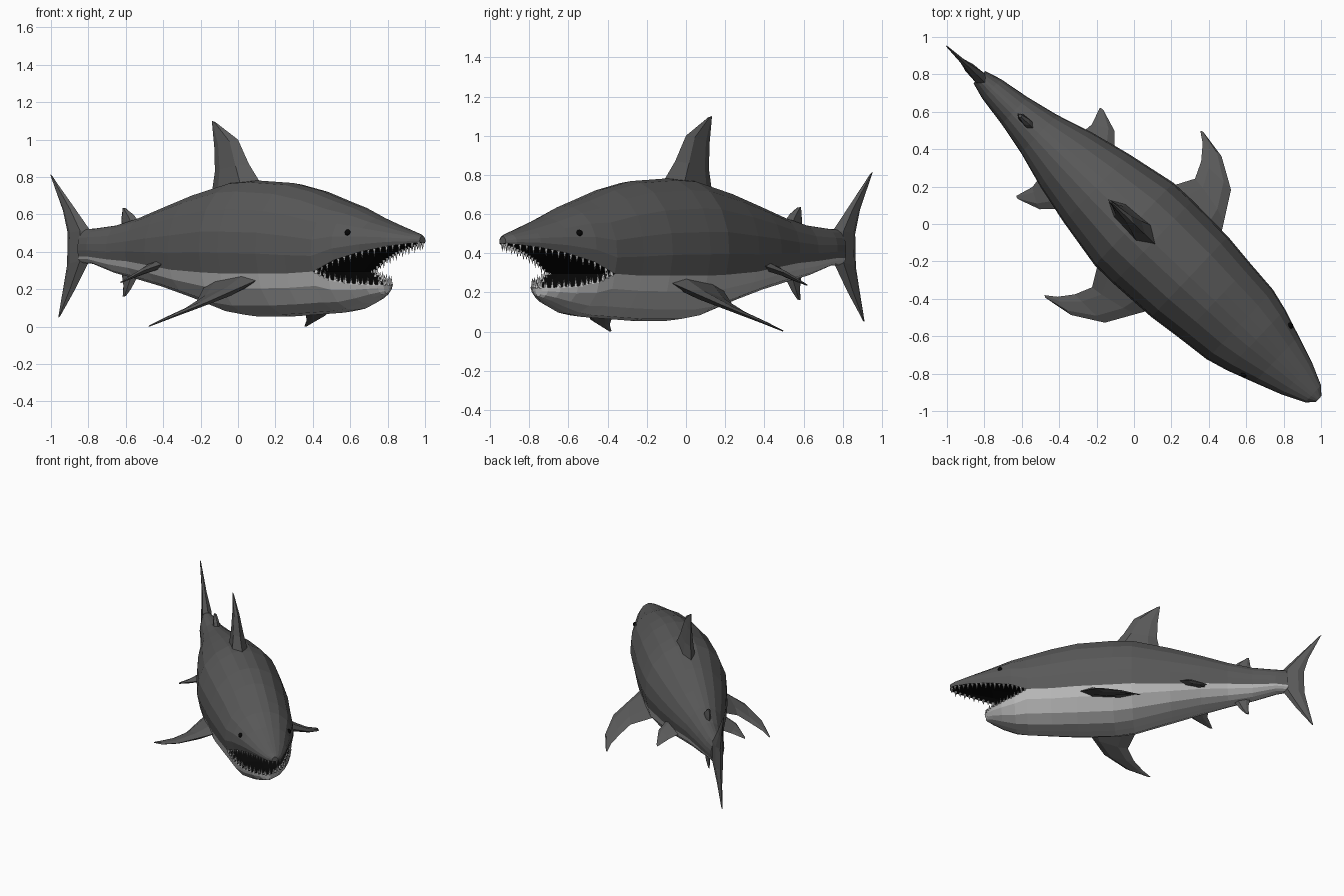
import bpy, bmesh, math
from mathutils import Vector, Matrix

if "Cube" in bpy.data.objects:
    bpy.data.objects.remove(bpy.data.objects["Cube"])

# Local frame: X runs tail to nose, Y sideways, Z up; then turned onto the diagonal
TURN = Matrix.Rotation(math.radians(-43.5), 4, 'Z')


def material(name, g):
    m = bpy.data.materials.new(name)
    m.diffuse_color = (g, g, g, 1)
    m.use_nodes = True
    m.node_tree.nodes["Principled BSDF"].inputs["Base Color"].default_value = m.diffuse_color
    return m


DARK, PALE = material("dark_skin", 0.10), material("pale_skin", 0.48)
BLACK, TOOTH = material("mouth_black", 0.002), material("tooth", 0.5)


def finish(name, bm, mat):
    bmesh.ops.recalc_face_normals(bm, faces=bm.faces)
    bm.transform(TURN)
    me = bpy.data.meshes.new(name)
    bm.to_mesh(me)
    bm.free()
    me.materials.append(mat)
    ob = bpy.data.objects.new(name, me)
    bpy.context.collection.objects.link(ob)
    return ob


def loft(name, rings, mat, closed=False, caps=True):
    bm = bmesh.new()
    rows = [[bm.verts.new(p) for p in r] for r in rings]
    n = len(rows[0])
    for a, b in zip(rows, rows[1:]):
        for i in range(n if closed else n - 1):
            j = (i + 1) % n
            bm.faces.new((a[i], a[j], b[j], b[i]))
    if caps:
        bm.faces.new(rows[0])
        bm.faces.new(rows[-1])
    return finish(name, bm, mat)


def arc(station, half):
    # half profile (side fraction, height fraction) mirrored across the body
    u, w, edge, end = station
    pts = [(u, w * a, edge + (end - edge) * b) for a, b in half]
    return pts + [(x, -y, z) for x, y, z in reversed(pts[:-1])]


# Stations: along, half width, colour boundary / lip height, top or bottom height
trunk = [  # along, half width, boundary, top, bottom
    (-1.14, .045, .375, .52, .34), (-1.05, .072, .375, .525, .335),
    (-.88, .1, .36, .543, .285), (-.7, .14, .35, .585, .25),
    (-.5, .2, .33, .645, .21), (-.28, .252, .305, .71, .155),
    (0, .305, .29, .775, .075), (.14, .307, .285, .782, .055),
    (.41, .297, .285, .768, .055), (.6, .275, .285, .73, .065)]
snout = [(.78, .257, .295, .675), (.9, .225, .355, .64), (1.05, .172, .4, .583),
         (1.2, .118, .43, .535), (1.32, .062, .445, .5), (1.36, .022, .45, .485)]
jaw = [(.78, .257, .295, .075), (.87, .23, .255, .09), (.97, .175, .233, .125),
       (1.04, .115, .227, .155), (1.08, .062, .225, .17), (1.095, .025, .225, .178)]

# Back and head, belly and lower jaw
UPPER = [(.93, 0), (1, .22), (.97, .45), (.82, .69), (.55, .88), (.24, .98), (0, 1)]
LOWER = [(.93, 0), (.86, .35), (.63, .75), (.32, .96), (0, 1)]
loft("back_and_head", [arc(s, UPPER) for s in [t[:4] for t in trunk] + snout], DARK)
loft("belly_and_jaw", [arc(s, LOWER) for s in [t[:3] + t[4:] for t in trunk] + jaw], PALE)

# Mouth lining, both sheets meeting at the mouth corners
ROOF = [(.92, 0), (.6, .12), (0, .18)]
back = [(.7, .25, .29, .29), (.78, .257, .295, .295)]
loft("mouth_roof", [arc(s, ROOF) for s in back + snout[1:]], BLACK, caps=False)
loft("mouth_floor", [arc(s, ROOF) for s in back + jaw[1:]], BLACK, caps=False)


# Teeth set evenly along each lip
def teeth(name, stations, count, inset, size, up):
    side = [Vector((u - inset * .5, w * .93 - inset, z)) for u, w, z, _ in stations
            if w * .93 > inset]
    path = side + [Vector((p.x, -p.y, p.z)) for p in reversed(side)]
    lens = [(b - a).length for a, b in zip(path, path[1:])]
    bm = bmesh.new()
    for k in range(count):
        d = sum(lens) * (k + .5) / count
        i = 0
        while d > lens[i]:
            d -= lens[i]
            i += 1
        p = path[i].lerp(path[i + 1], d / lens[i])
        h = size * (1 if k % 2 else .75)
        p.z += up * (h / 2 - .006)
        flip = Matrix.Identity(4) if up > 0 else Matrix.Rotation(math.pi, 4, 'X')
        bmesh.ops.create_cone(bm, cap_ends=True, segments=4, radius1=.011, radius2=0,
                              depth=h, matrix=Matrix.Translation(p) @ flip)
    finish(name, bm, TOOTH)


teeth("upper_teeth", snout, 36, .012, .046, -1)
teeth("lower_teeth", jaw, 28, .006, .05, 1)
teeth("lower_inner_teeth", jaw, 20, .024, .036, 1)

# Eyes
bm = bmesh.new()
for s in (1, -1):
    bmesh.ops.create_uvsphere(bm, u_segments=10, v_segments=6, radius=.017,
                              matrix=Matrix.Translation((.98, s * .18, .503)))
finish("eyes", bm, BLACK)


# Fins: sections of (leading point, trailing point, half thickness)
def fin(name, sections, side=1):
    flip = Vector((1, side, 1))
    secs = [(Vector(a) * flip, Vector(b) * flip, t) for a, b, t in sections]
    span = secs[-1][0] - secs[0][0]
    rings = []
    for a, b, t in secs:
        nrm = (a - b).cross(span).normalized()
        m, q = a.lerp(b, .25), a.lerp(b, .75)
        rings.append([a, m + nrm * t, q + nrm * t * .8, b, q - nrm * t * .8, m - nrm * t])
    loft(name, rings, DARK, closed=True)


def upright(rows):
    return [((a, 0, az), (b, 0, bz), t) for a, az, b, bz, t in rows]


fin("dorsal_fin", upright([(.19, .74, -.2, .68, .065), (.08, .87, -.17, .83, .038),
                           (0, 1.0, -.175, .96, .02), (-.16, 1.09, -.193, 1.1, .005)]))
fin("rear_dorsal_fin", upright([(-.73, .56, -.86, .53, .024), (-.77, .60, -.86, .57, .02),
                                (-.83, .632, -.85, .635, .01)]))
fin("anal_fin", upright([(-.73, .28, -.86, .30, .02), (-.79, .2, -.845, .22, .014),
                         (-.825, .165, -.85, .16, .005)]))
fin("tail_fin", upright([(-1.365, .8, -1.385, .815, .004), (-1.2, .63, -1.29, .62, .016),
                         (-1.09, .515, -1.255, .5, .034), (-1.09, .36, -1.26, .33, .034),
                         (-1.2, .2, -1.285, .22, .016), (-1.31, .06, -1.325, .05, .004)]))
pectoral = [((.4, .24, .26), (-.02, .24, .215), .036),
            ((.34, .34, .21), (.07, .4, .13), .026),
            ((.25, .49, .135), (.03, .49, .075), .014),
            ((.09, .585, .06), (-.03, .565, .035), .008),
            ((-.07, .612, .004), (-.085, .605, .002), .003)]
pelvic = [((-.33, .2, .345), (-.54, .14, .32), .024),
          ((-.42, .29, .3), (-.53, .23, .275), .014),
          ((-.54, .33, .24), (-.56, .325, .236), .004)]
for tag, s in (("left", -1), ("right", 1)):
    fin(tag + "_pectoral_fin", pectoral, s)
    fin(tag + "_pelvic_fin", pelvic, s)
